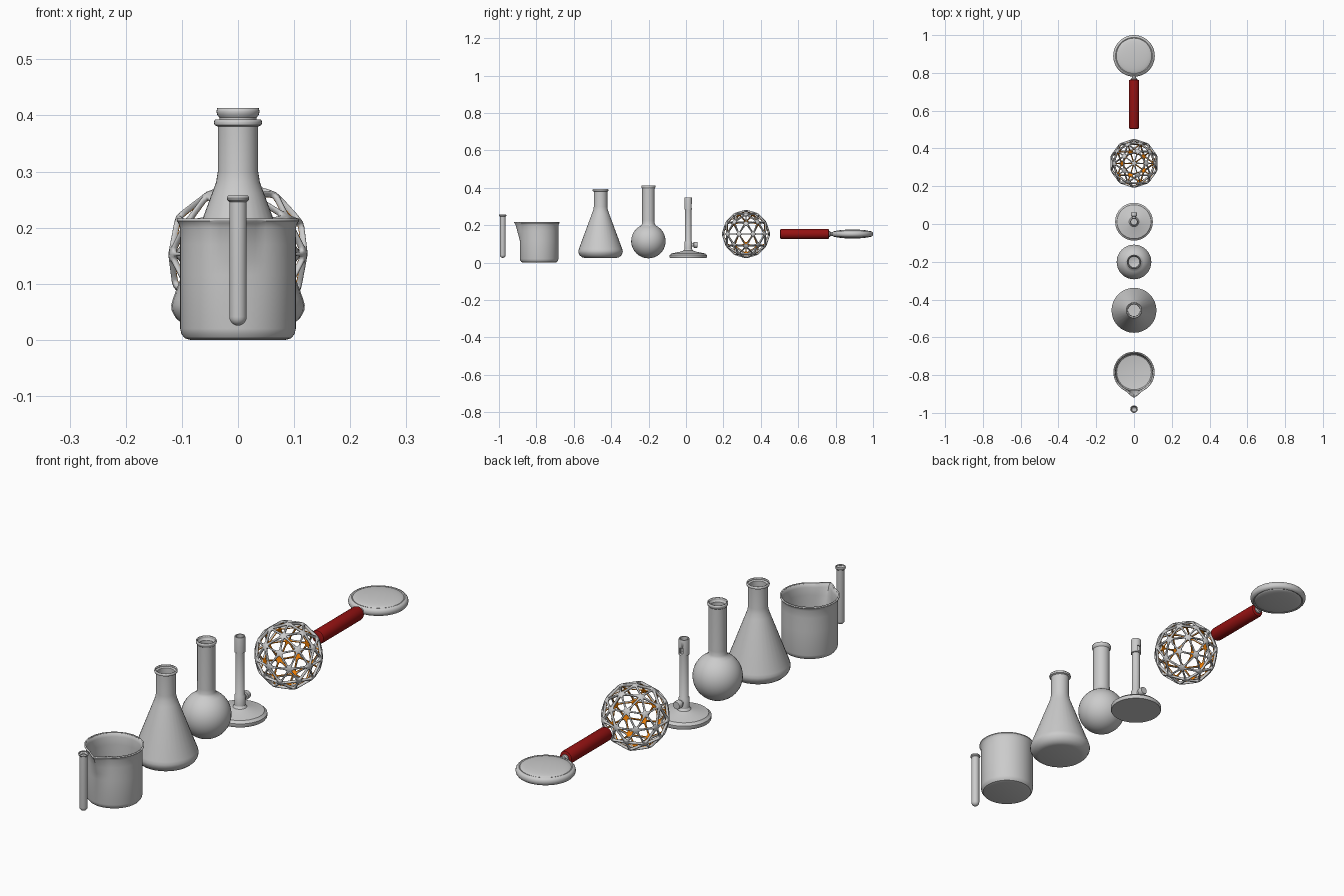
import bpy, bmesh, math
from mathutils import Matrix, Vector

if "Cube" in bpy.data.objects:
    bpy.data.objects.remove(bpy.data.objects["Cube"])


def material(name, color):
    m = bpy.data.materials.new(name)
    m.diffuse_color = color
    m.use_nodes = True
    m.node_tree.nodes["Principled BSDF"].inputs["Base Color"].default_value = m.diffuse_color
    return m


def finish(name, bm, mats=(), angle=35):
    me = bpy.data.meshes.new(name)
    bm.to_mesh(me)
    bm.free()
    ob = bpy.data.objects.new(name, me)
    bpy.context.collection.objects.link(ob)
    for m in mats:
        me.materials.append(m)
    bpy.ops.object.select_all(action='DESELECT')
    ob.select_set(True)
    bpy.context.view_layer.objects.active = ob
    bpy.ops.object.shade_smooth_by_angle(angle=math.radians(angle))
    return ob


def lathe(name, profile, y, z=0, segs=32, axis='Z', wall=0, warp=None, mats=()):
    """Spin (radius, height) points listed from the bottom outwards and up."""
    bm = bmesh.new()
    rings = []
    for r, h in profile:
        if r == 0:
            rings.append([bm.verts.new((0, 0, h))] * segs)
            continue
        ring = []
        for i in range(segs):
            a = -math.pi / 2 + 2 * math.pi * i / segs
            rr = r + (warp(i / segs, h) if warp else 0)
            ring.append(bm.verts.new((rr * math.cos(a), rr * math.sin(a), h)))
        rings.append(ring)
    for lo, hi in zip(rings, rings[1:]):
        for i in range(segs):
            j = (i + 1) % segs
            quad = [lo[i], lo[j], hi[j], hi[i]]
            bm.faces.new(list(dict.fromkeys(quad)))
    if axis == 'Y':
        bm.transform(Matrix.Rotation(-math.pi / 2, 4, 'X'))
    bm.transform(Matrix.Translation((0, y, z)))
    ob = finish(name, bm, mats)
    if wall:
        s = ob.modifiers.new("wall", 'SOLIDIFY')
        s.thickness = wall
        s.offset = -1
    return ob


def arc(r, zc, a0, a1, n):
    """Profile points on a circle centred on the axis, angles from straight down."""
    pts = []
    for k in range(n + 1):
        a = math.radians(a0 + (a1 - a0) * k / n)
        pts.append((r * math.sin(a) if a > 1e-6 else 0, zc - r * math.cos(a)))
    return pts


orange = material("orange", (0.85, 0.2, 0.0, 1))
grey = material("grey", (0.8, 0.8, 0.8, 1))
red = material("dark_red", (0.3, 0.006, 0.006, 1))

# Test tube
lathe("test_tube", arc(0.0155, 0.041, 0, 90, 6) +
      [(0.0155, 0.246), (0.019, 0.249), (0.02, 0.253), (0.018, 0.257)],
      -0.98, segs=24, wall=0.003)


# Beaker with pouring spout towards the front
def spout(t, h):
    a = min(t, 1 - t) * 2 * math.pi
    side = max(0, 1 - a / 0.42)
    rise = max(0, min(1, (h - 0.115) / 0.1))
    return 0.026 * rise * side ** 1.2


lathe("beaker", [(0, 0), (0.085, 0), (0.095, 0.003), (0.101, 0.011), (0.103, 0.02),
                 (0.103, 0.115), (0.103, 0.14), (0.103, 0.17), (0.1035, 0.2),
                 (0.106, 0.208), (0.109, 0.212), (0.109, 0.216)],
      -0.785, segs=64, wall=0.006, warp=spout)

# Conical flask
lathe("conical_flask", [(0, 0.025), (0.085, 0.025), (0.1, 0.029), (0.111, 0.039),
                        (0.118, 0.052), (0.119, 0.062), (0.116, 0.073), (0.046, 0.262),
                        (0.039, 0.281), (0.036, 0.3), (0.036, 0.38), (0.042, 0.383),
                        (0.043, 0.388), (0.041, 0.393)], -0.457, wall=0.005)

# Round-bottomed flask
lathe("round_flask", arc(0.092, 0.115, 0, 155, 18) +
      [(0.034, 0.208), (0.033, 0.225), (0.033, 0.396), (0.037, 0.401),
       (0.0385, 0.407), (0.037, 0.413)], -0.201, wall=0.005)

# Gas burner: base, barrel, head, gas inlet and collar
BY = 0.012
lathe("burner_base", [(0, 0.025), (0.098, 0.025), (0.1, 0.028), (0.1, 0.04), (0.094, 0.044),
                      (0.09, 0.049), (0.045, 0.058), (0.026, 0.064), (0.02, 0.072), (0, 0.072)], BY)
lathe("burner_barrel", [(0, 0.065), (0.02, 0.065), (0.02, 0.11), (0.0165, 0.115),
                        (0.0165, 0.285), (0, 0.285)], BY, segs=24)
head = lathe("burner_head", [(0.016, 0.283), (0.0205, 0.285), (0.0205, 0.34), (0.019, 0.347),
                             (0.015, 0.347), (0.015, 0.283), (0.016, 0.283)], BY, segs=24)
bm = bmesh.new()
bmesh.ops.create_cube(bm, size=1, matrix=Matrix.Translation((0, BY + 0.02, 0.303))
                      @ Matrix.Diagonal((0.016, 0.03, 0.022, 1)))
cutter = finish("air_hole_cutter", bm)
cutter.hide_render = True
cutter.hide_set(True)
# weld the head's closed profile so the cut is solid
bm = bmesh.new()
bm.from_mesh(head.data)
bmesh.ops.remove_doubles(bm, verts=bm.verts, dist=1e-5)
bm.to_mesh(head.data)
bm.free()
cut = head.modifiers.new("air_hole", 'BOOLEAN')
cut.operation = 'DIFFERENCE'
cut.object = cutter
lathe("burner_inlet", [(0, 0), (0.01, 0), (0.01, 0.028), (0.016, 0.03), (0.016, 0.046),
                       (0.014, 0.05), (0, 0.05)], BY, z=0.095, segs=20, axis='Y')

# Lattice ball: pierced triangles, grey outside and orange inside
bm = bmesh.new()
bmesh.ops.create_icosphere(bm, subdivisions=2, radius=0.131)
nodes = set(bm.verts)
panels = list(bm.faces)
bmesh.ops.inset_individual(bm, faces=panels, thickness=0.0085)
bmesh.ops.delete(bm, geom=panels, context='FACES_ONLY')
along = [e for e in bm.edges if (e.verts[0] in nodes) == (e.verts[1] in nodes)]
bmesh.ops.subdivide_edges(bm, edges=along, cuts=2, use_grid_fill=True)
bm.transform(Matrix.Translation((0, 0.321, 0.153)))
ball = finish("lattice_ball", bm, (grey, orange))
s = ball.modifiers.new("shell", 'SOLIDIFY')
s.thickness = 0.011
s.offset = -1
s.material_offset = 1
ball.modifiers.new("soften", 'SUBSURF').levels = 1
ball.modifiers["soften"].render_levels = 1

# Magnifying glass: handle, ferrule, rim and lens
MZ = 0.153
lathe("magnifier_handle", [(0, 0), (0.02, 0), (0.0255, 0.003), (0.0275, 0.01), (0.0275, 0.252),
                           (0.0255, 0.259), (0.02, 0.262), (0, 0.262)],
      0.503, z=MZ, segs=24, axis='Y', mats=(red,))
lathe("magnifier_ferrule", [(0, 0), (0.015, 0), (0.015, 0.012), (0.011, 0.016), (0.011, 0.036),
                            (0, 0.036)], 0.758, z=MZ, segs=20, axis='Y')
bm = bmesh.new()
rim = []
for i in range(48):
    a = 2 * math.pi * i / 48
    ring = []
    for k in range(12):
        b = 2 * math.pi * k / 12
        r = 0.098 + 0.012 * math.cos(b)
        ring.append(bm.verts.new((r * math.cos(a), 0.89 + r * math.sin(a), MZ + 0.015 * math.sin(b))))
    rim.append(ring)
for i in range(48):
    p, q = rim[i], rim[(i + 1) % 48]
    for k in range(12):
        n = (k + 1) % 12
        bm.faces.new((p[k], q[k], q[n], p[n]))
finish("magnifier_rim", bm)
dome = [(0.095 * math.sin(t * math.pi / 16), 0.012 + 0.012 * math.cos(t * math.pi / 16)) for t in range(9)]
lens = [(r, -h) for r, h in dome] + [(r, h) for r, h in reversed(dome)]
lathe("magnifier_lens", lens, 0.89, z=MZ, segs=48)
